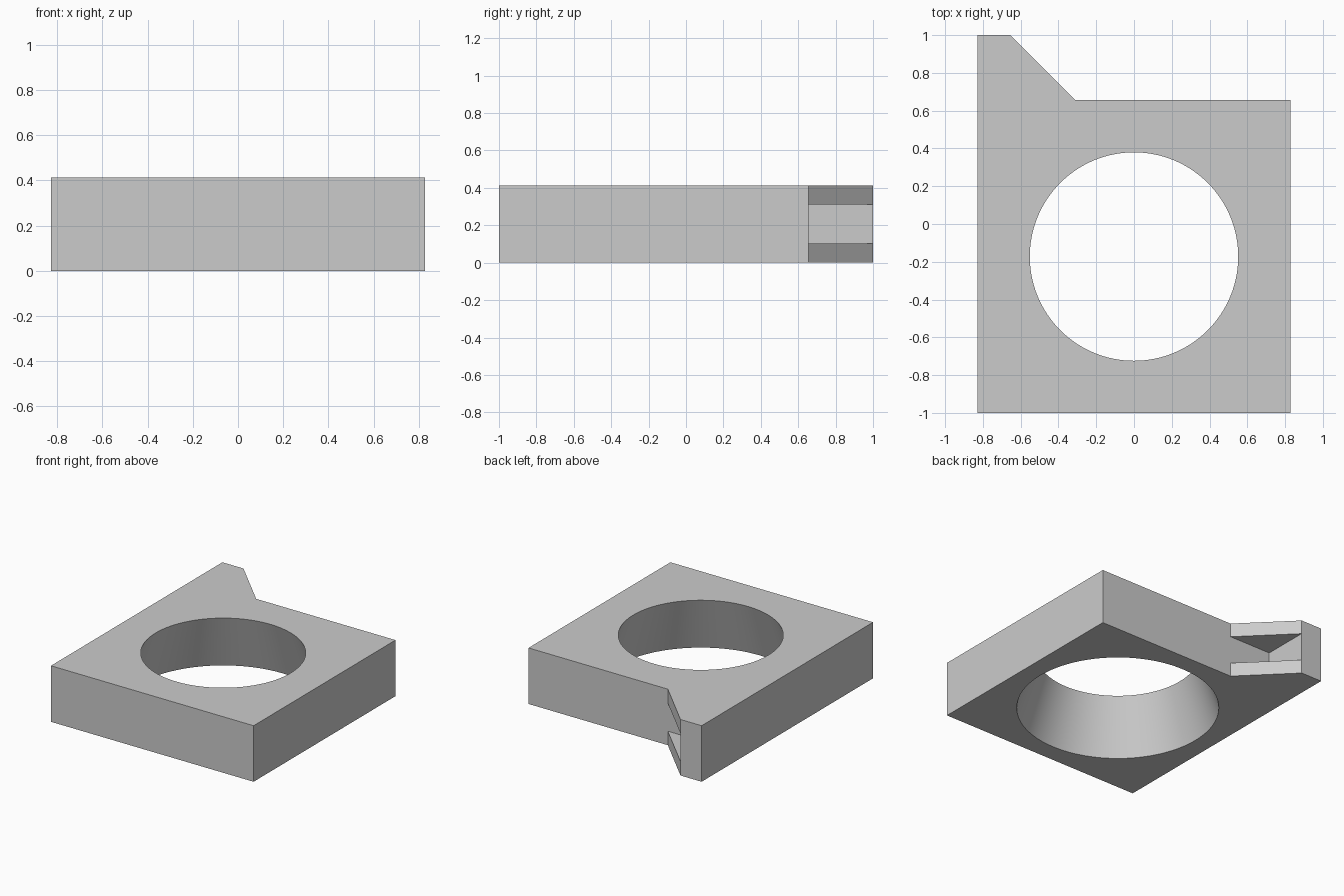
import bpy, bmesh, math
from mathutils import Matrix

if "Cube" in bpy.data.objects:
    bpy.data.objects.remove(bpy.data.objects["Cube"], do_unlink=True)

SIDE = 0.8276      # half width of the square block
BACK = 0.6552      # rear face of the block
POST = -0.6552     # inner face of the corner post
HEIGHT = 0.4138
HOLE_Y = -0.1724   # centre of the block
TOP_RADIUS, BASE_RADIUS = 0.5517, 0.6897

grey = bpy.data.materials.new("plain grey")
grey.use_nodes = True
grey.diffuse_color = (0.6, 0.6, 0.6, 1)
grey.node_tree.nodes["Principled BSDF"].inputs["Base Color"].default_value = (0.6, 0.6, 0.6, 1)


def make_object(name, bm):
    """Turn a bmesh into a grey object in the scene."""
    bmesh.ops.recalc_face_normals(bm, faces=bm.faces)
    mesh = bpy.data.meshes.new(name)
    bm.to_mesh(mesh)
    bm.free()
    mesh.materials.append(grey)
    obj = bpy.data.objects.new(name, mesh)
    bpy.context.collection.objects.link(obj)
    return obj


def prism(name, outline, z0, z1):
    """Extrude a flat outline from z0 up to z1."""
    bm = bmesh.new()
    face = bm.faces.new([bm.verts.new((x, y, z0)) for x, y in outline])
    top = bmesh.ops.extrude_face_region(bm, geom=[face])["geom"]
    verts = [v for v in top if isinstance(v, bmesh.types.BMVert)]
    bmesh.ops.translate(bm, verts=verts, vec=(0, 0, z1 - z0))
    return make_object(name, bm)


def taper(name, margin):
    """Cone frustum through the block, overshooting both faces by margin."""
    flare = margin * (BASE_RADIUS - TOP_RADIUS) / HEIGHT
    bm = bmesh.new()
    bmesh.ops.create_cone(
        bm, cap_ends=True, segments=128,
        radius1=BASE_RADIUS + flare, radius2=TOP_RADIUS - flare,
        depth=HEIGHT + 2 * margin,
        matrix=Matrix.Translation((0, HOLE_Y, HEIGHT / 2)))
    return make_object(name, bm)


def cut(target, cutter):
    """Subtract a hidden cutter from the target and apply the result."""
    cutter.hide_render = True
    mod = target.modifiers.new("cut", "BOOLEAN")
    mod.operation = "DIFFERENCE"
    mod.solver = "EXACT"
    mod.object = cutter
    bpy.context.view_layer.objects.active = target
    bpy.ops.object.modifier_apply(modifier=mod.name)
    bpy.data.objects.remove(cutter, do_unlink=True)


# Square block with a corner post and its sloping gusset
block = prism("bored_block", [
    (-SIDE, -1), (SIDE, -1), (SIDE, BACK), (-0.3103, BACK),
    (POST, 1), (-SIDE, 1)], 0, HEIGHT)

# Tapered through hole, wider at the base
cut(block, taper("hole_cutter", 0.1))

# Slot that splits the gusset into an upper and a lower web
cut(block, prism("slot_cutter", [
    (POST, BACK), (0, BACK), (0, 1.1), (POST, 1.1)],
    HEIGHT / 4, HEIGHT * 3 / 4))

# Smooth bore, crisp edges
bpy.ops.object.select_all(action="DESELECT")
block.select_set(True)
bpy.context.view_layer.objects.active = block
bpy.ops.object.shade_smooth_by_angle(angle=math.radians(30))
